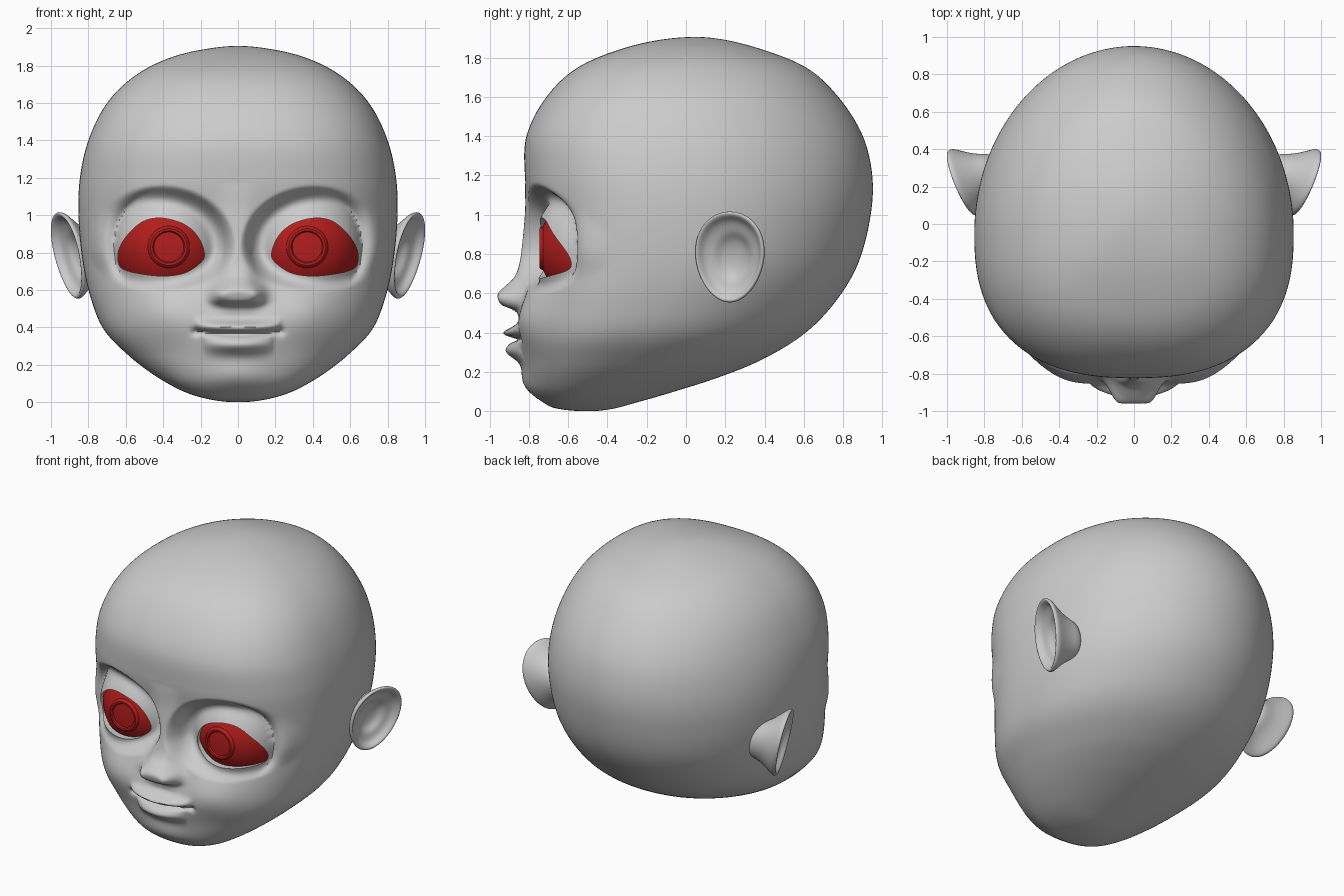
import bpy, bmesh, math
from math import sin, cos, pi, exp, sqrt

if "Cube" in bpy.data.objects:
    bpy.data.objects.remove(bpy.data.objects["Cube"])

H = 1.905


def spline(keys, vals, t):
    """Smooth cubic interpolation through a table."""
    if t <= keys[0]:
        return vals[0]
    if t >= keys[-1]:
        return vals[-1]
    i = max(k for k in range(len(keys) - 1) if keys[k] <= t)

    def slope(k):
        a, b = max(k - 1, 0), min(k + 1, len(keys) - 1)
        return (vals[b] - vals[a]) / (keys[b] - keys[a])
    h = keys[i + 1] - keys[i]
    s = (t - keys[i]) / h
    return ((2*s**3 - 3*s*s + 1) * vals[i] + (s**3 - 2*s*s + s) * h * slope(i)
            + (3*s*s - 2*s**3) * vals[i + 1] + (s**3 - s*s) * h * slope(i + 1))


def smooth(t):
    t = min(1, max(0, t))
    return t * t * (3 - 2 * t)


def g(t):
    return exp(-t * t)


def make(name, bm, angle=60):
    bmesh.ops.recalc_face_normals(bm, faces=bm.faces)
    me = bpy.data.meshes.new(name)
    bm.to_mesh(me)
    bm.free()
    ob = bpy.data.objects.new(name, me)
    bpy.context.collection.objects.link(ob)
    finish(ob, angle)
    return ob


def finish(ob, angle):
    bpy.ops.object.select_all(action='DESELECT')
    ob.select_set(True)
    bpy.context.view_layer.objects.active = ob
    bpy.ops.object.shade_smooth_by_angle(angle=math.radians(angle))


def loft(bm, rings, start, end):
    """Skin closed rings of points and close both ends with a point."""
    vs = [[bm.verts.new(p) for p in r] for r in rings]
    n = len(vs[0])
    for a, b in zip(vs, vs[1:]):
        for j in range(n):
            bm.faces.new((a[j], a[(j + 1) % n], b[(j + 1) % n], b[j]))
    for ring, tip in ((vs[0], start), (vs[-1], end)):
        v = bm.verts.new(tip)
        for j in range(n):
            bm.faces.new((ring[j], ring[(j + 1) % n], v))


# Skull sections: height, front y, back y, half width
SKULL = [(0, -.5, -.5, 0), (.015, -.66, -.36, .15), (.045, -.72, -.25, .26),
         (.1, -.775, -.06, .375), (.16, -.80, .13, .47), (.25, -.815, .36, .585),
         (.385, -.82, .59, .715), (.55, -.81, .755, .785), (.75, -.79, .875, .83),
         (1.0, -.795, .94, .853), (1.2, -.82, .948, .845), (1.4, -.812, .90, .80),
         (1.6, -.71, .775, .70), (1.75, -.55, .61, .545), (1.85, -.31, .36, .34),
         (1.895, -.1, .17, .13), (H, .05, .05, 0)]
KEYS = [math.acos(1 - 2 * r[0] / H) for r in SKULL]
COLS = list(zip(*SKULL))

# Nose ridge: height, projection
NOSE = [(.46, 0), (.50, .025), (.52, .06), (.54, .115), (.57, .14), (.60, .148),
        (.63, .125), (.68, .08), (.75, .058), (.85, .045), (1.0, .025), (1.17, 0)]
NZ, NP = zip(*NOSE)

EYE = (.37, -.46, .83)
EYE_R = .29


def features(x, z, y, nose):
    """Move a face point from the plain skull to the modelled face."""
    x = abs(x)
    # sockets and lids follow the eyeball
    up = .19 if z > .83 else .14
    d = sqrt(((x - .41) / .23) ** 2 + ((z - .83) / up) ** 2)
    w = smooth((1.75 - d) / .65)
    if w > 0:
        q = (x - EYE[0]) ** 2 + ((z - EYE[2]) / 1.1) ** 2
        lid = -.775 + .30 - sqrt(max(.09 - q, .006))
        y += (lid - y) * w
    # nose and wings
    out = nose * exp(-(x / (.10 + .03 * g((z - .57) / .07))) ** 3)
    out += .035 * g((x - .10) / .04) * g((z - .575) / .04)
    # cheeks, muzzle, chin
    out += .06 * g((x - .36) / .22) * g((z - .47) / .15)
    out += .05 * g(x / .2) * g((z - .36) / .13)
    out += .03 * g(x / .17) * g((z - .14) / .08)
    # lips, mouth line, corners
    m = z - .365 - .25 * x * x
    out += .06 * g((m - .035) / .03) * max(0, 1 - (x / .235) ** 2) ** .6
    out += .055 * g((m + .06) / .045) * max(0, 1 - (x / .19) ** 2) ** .7
    out -= .04 * g(m / .013) * max(0, 1 - (x / .24) ** 2) ** .5
    out -= .02 * g((x - .225) / .025) * g((z - .38) / .025)
    return y - out


# Head
ROWS, SEG = 280, 250
rings = []
for i in range(1, ROWS):
    t = pi * i / ROWS
    z = H * (1 - cos(t)) / 2
    yf, yb, w = (spline(KEYS, c, t) for c in COLS[1:])
    c = yf + .43 * (yb - yf)
    nose = spline(NZ, NP, z)
    ring = []
    for j in range(SEG):
        u = 2 * pi * j / SEG
        th = u - .35 * sin(u)
        front = cos(th) > 0
        n, a = (2.5, c - yf) if front else (2.0, yb - c)
        r = (abs(sin(th) / w) ** n + abs(cos(th) / a) ** n) ** (-1 / n)
        x, y = r * sin(th), c - r * cos(th)
        if front:
            y += (features(x, z, y, nose) - y) * smooth(cos(th) / .5)
        ring.append((x, y, z))
    rings.append(ring)
bm = bmesh.new()
loft(bm, rings, (0, -.5, 0), (0, .05, H))
head = make("head", bm)

# Eye openings cut through the lids
LID = [(.18, .78), (.20, .86), (.25, .925), (.32, .965), (.42, .985), (.51, .965),
       (.59, .895), (.635, .82), (.64, .75), (.61, .71), (.51, .685), (.39, .675),
       (.29, .69), (.22, .73)]
N = len(LID)
ext = LID[-2:] + LID + LID[:3]
ks = [k - 2 for k in range(len(ext))]
outline = [tuple(spline(ks, [p[a] for p in ext], k / 6) for a in (0, 1))
           for k in range(N * 6)]
bm = bmesh.new()
for s in (-1, 1):
    f, b = ([bm.verts.new((s * x, y, z)) for x, z in outline] for y in (-1.2, -.47))
    bm.faces.new(f)
    bm.faces.new(b)
    for j in range(len(f)):
        k = (j + 1) % len(f)
        bm.faces.new((f[j], f[k], b[k], b[j]))
cutter = make("eye_opening_cutter", bm)
cutter.hide_render = True
mod = head.modifiers.new("eye_openings", 'BOOLEAN')
mod.operation = 'DIFFERENCE'
mod.solver = 'EXACT'
mod.object = cutter
bpy.context.view_layer.objects.active = head
bpy.ops.object.modifier_apply(modifier=mod.name)
bpy.data.objects.remove(cutter)
finish(head, 55)

# Eyeballs with a raised iris ring
red = bpy.data.materials.new("eye_red")
red.diffuse_color = (.45, .012, .012, 1)
red.use_nodes = True
red.node_tree.nodes["Principled BSDF"].inputs["Base Color"].default_value = red.diffuse_color
prof = []
for k in range(1, 33):
    a = pi - (pi - math.asin(.112 / EYE_R)) * k / 32
    prof.append((EYE_R * sin(a), -EYE_R * cos(a)))
prof += [(.106, -.281), (.098, -.286), (.086, -.285), (.080, -.276), (.05, -.279)]
for s, side in ((-1, "right"), (1, "left")):
    bm = bmesh.new()
    cx, cy, cz = s * EYE[0], EYE[1], EYE[2]
    loft(bm, [[(cx + r * cos(2*pi*j/64), cy + y, cz + r * sin(2*pi*j/64))
               for j in range(64)] for r, y in prof],
         (cx, cy + EYE_R, cz), (cx, cy - .28, cz))
    make(side + "_eye", bm, 35).data.materials.append(red)

# Ears: scale and depth of each ring, from the root over the rim into the bowl
EAR = [(.45, -.2), (.58, -.12), (.78, -.06), (.94, -.02), (1, 0), (.98, .018),
       (.90, .016), (.81, -.015), (.68, -.03), (.52, -.04), (.38, -.07), (.15, -.08)]


def ear_point(s, sc, dep, a):
    v = sc * sin(a)
    u = sc * cos(a) * .19 * (1 + .12 * v)
    return (s * (.90 + .05 * v + .37 * u + .93 * dep),
            .225 + .93 * u - .37 * dep, .785 + .235 * v)


for s, side in ((-1, "right"), (1, "left")):
    bm = bmesh.new()
    loft(bm, [[ear_point(s, sc, d, 2 * pi * j / 32) for j in range(32)] for sc, d in EAR],
         ear_point(s, 0, -.2, 0), ear_point(s, 0, -.082, 0))
    ear = make(side + "_ear", bm, 180)
    sub = ear.modifiers.new("smooth", 'SUBSURF')
    sub.levels = sub.render_levels = 2
